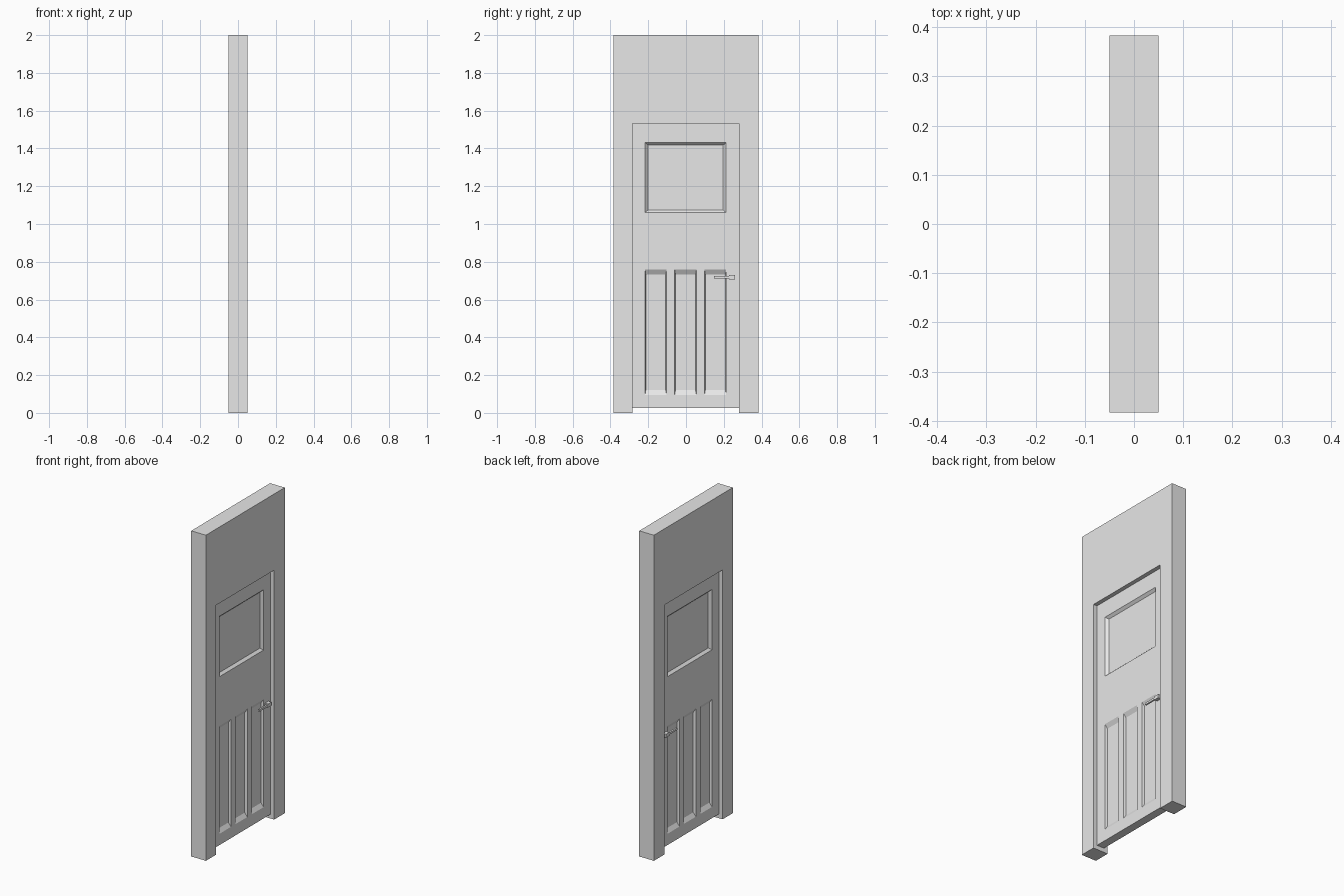
import bpy, bmesh
from mathutils import Vector

if "Cube" in bpy.data.objects:
    bpy.data.objects.remove(bpy.data.objects["Cube"], do_unlink=True)

grey = bpy.data.materials.new("plain grey")
grey.use_nodes = True
grey.diffuse_color = (0.8, 0.8, 0.8, 1)
grey.node_tree.nodes["Principled BSDF"].inputs["Base Color"].default_value = (0.8, 0.8, 0.8, 1)

WALL_X, SLAB_X = 0.05, 0.025
OPEN_Y = (-0.284, 0.28)
OPEN_TOP, SLAB_BOTTOM = 1.532, 0.026


def finish(name, bm):
    bmesh.ops.recalc_face_normals(bm, faces=bm.faces)
    mesh = bpy.data.meshes.new(name)
    bm.to_mesh(mesh)
    bm.free()
    mesh.materials.append(grey)
    obj = bpy.data.objects.new(name, mesh)
    bpy.context.collection.objects.link(obj)
    return obj


def mirror_x(obj):
    obj.modifiers.new("both sides", 'MIRROR').use_axis = (True, False, False)


def add_box(bm, low, high):
    low, high = Vector(low), Vector(high)
    verts = bmesh.ops.create_cube(bm, size=1)["verts"]
    bmesh.ops.scale(bm, vec=high - low, verts=verts)
    bmesh.ops.translate(bm, vec=(low + high) / 2, verts=verts)


# Wall with the doorway left open at the bottom
bm = bmesh.new()
y0, y1 = OPEN_Y
outline = [(-0.383, 0), (y0, 0), (y0, OPEN_TOP), (y1, OPEN_TOP),
           (y1, 0), (0.383, 0), (0.383, 2), (-0.383, 2)]
face = bm.faces.new([bm.verts.new((-WALL_X, y, z)) for y, z in outline])
extruded = bmesh.ops.extrude_face_region(bm, geom=[face])["geom"]
bmesh.ops.translate(bm, vec=(2 * WALL_X, 0, 0),
                    verts=[v for v in extruded if isinstance(v, bmesh.types.BMVert)])
finish("wall", bm)

# Door: one sheet of rails and stiles, mirrored to the other side
columns = [y0, -0.217, -0.103, -0.06, 0.055, 0.098, 0.213, y1]
rows = [SLAB_BOTTOM, 0.095, 0.758, 1.06, 1.431, OPEN_TOP]
bm = bmesh.new()
grid = [[bm.verts.new((SLAB_X, y, z)) for y in columns] for z in rows]
cells = {}
for r in range(len(rows) - 1):
    for c in range(len(columns) - 1):
        cells[r, c] = bm.faces.new((grid[r][c], grid[r][c + 1],
                                    grid[r + 1][c + 1], grid[r + 1][c]))

# Edges of the door reach back to the middle plane
rim = [e for e in bm.edges if e.is_boundary]
rim_out = bmesh.ops.extrude_edge_only(bm, edges=rim)["geom"]
for v in rim_out:
    if isinstance(v, bmesh.types.BMVert):
        v.co.x = 0

# Three tall panels below, one wide panel above, sunk with sloping sides
panels = [cells[1, c] for c in (1, 3, 5)]
panels += bmesh.ops.dissolve_faces(bm, faces=[cells[3, c] for c in range(1, 6)])["region"]
for face in bmesh.ops.extrude_discrete_faces(bm, faces=panels)["faces"]:
    centre = face.calc_center_bounds()
    for v in face.verts:
        v.co = centre + (v.co - centre) * 0.925
        v.co.x -= 0.015
mirror_x(finish("door", bm))

# Lever handle on both sides
bm = bmesh.new()
add_box(bm, (SLAB_X - 0.002, 0.227, 0.707), (0.046, 0.259, 0.729))
add_box(bm, (0.034, 0.147, 0.712), (0.044, 0.23, 0.724))
mirror_x(finish("door_handle", bm))
